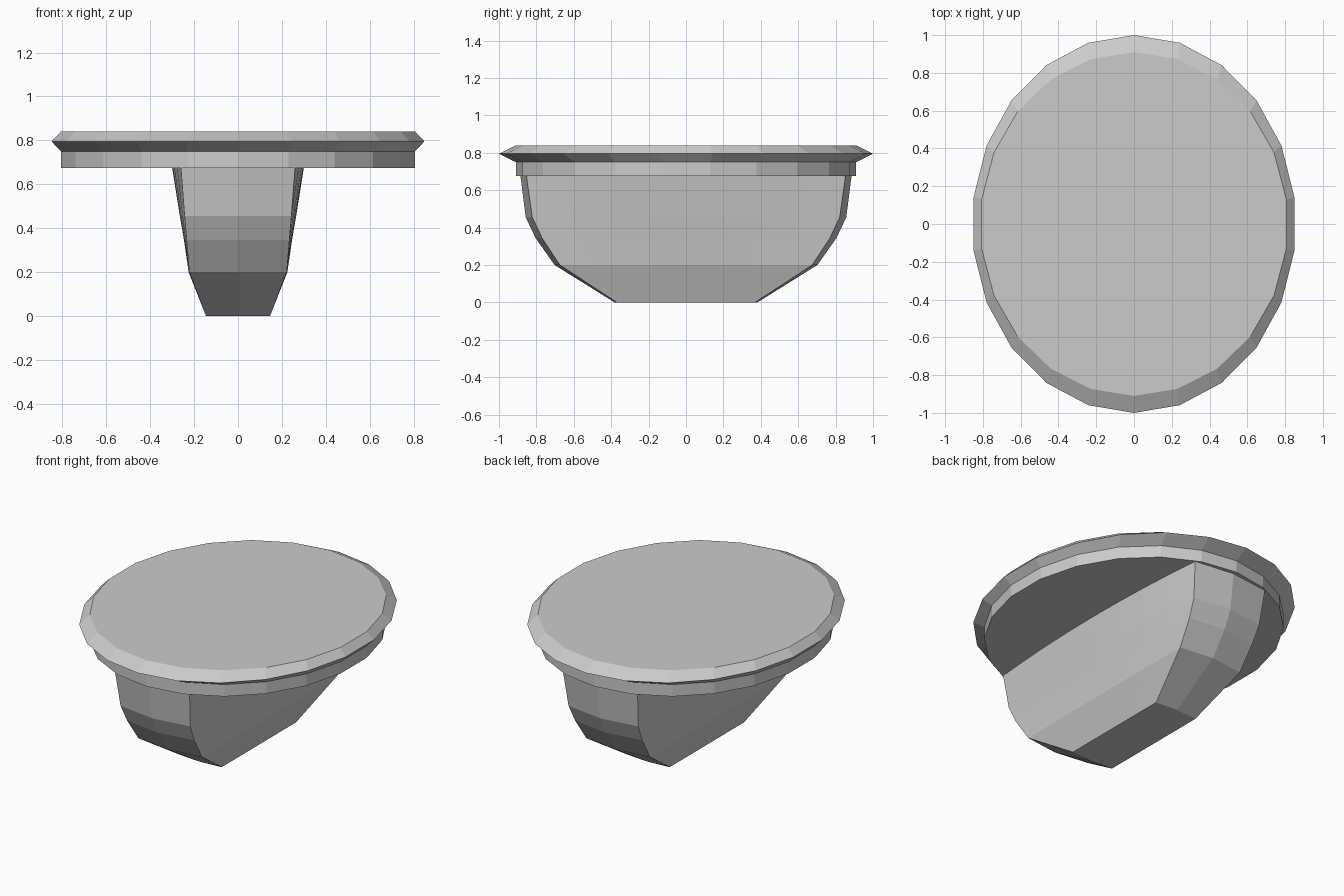
import bpy, bmesh
from math import sin, cos, tau

cube = bpy.data.objects.get("Cube")
if cube:
    bpy.data.objects.remove(cube)

grey = bpy.data.materials.new("plain_grey")
grey.use_nodes = True
colour = (0.6, 0.6, 0.6, 1)
grey.diffuse_color = colour
grey.node_tree.nodes["Principled BSDF"].inputs["Base Color"].default_value = colour


def loft(name, rings):
    """Skin a stack of equal-length rings and cap both ends."""
    bm = bmesh.new()
    loops = [[bm.verts.new(p) for p in ring] for ring in rings]
    n = len(loops[0])
    for low, high in zip(loops, loops[1:]):
        for i in range(n):
            j = (i + 1) % n
            bm.faces.new((low[i], low[j], high[j], high[i]))
    bm.faces.new(loops[0][::-1])
    bm.faces.new(loops[-1])
    bmesh.ops.recalc_face_normals(bm, faces=bm.faces)
    mesh = bpy.data.meshes.new(name)
    bm.to_mesh(mesh)
    bm.free()
    mesh.materials.append(grey)
    obj = bpy.data.objects.new(name, mesh)
    bpy.context.collection.objects.link(obj)
    return obj


# Oval lid with a flared rim
SIDES = 22


def oval(rx, ry, z):
    return [(rx * sin(tau * i / SIDES), ry * cos(tau * i / SIDES), z)
            for i in range(SIDES)]


loft("oval_lid", [oval(0.815, 0.91, 0.675), oval(0.815, 0.91, 0.75),
                  oval(0.858, 1.0, 0.795), oval(0.815, 0.91, 0.84)])

# Tapered keel: gently bowed long sides and slightly pointed ends
STEPS = 8


def keel_ring(z, half_width, side_bow, half_length, end_bow):
    half = []
    for i in range(STEPS + 1):
        t = 2 * i / STEPS - 1
        half.append((half_width + side_bow * (1 - t * t), half_length * t, z))
    half.append((0, half_length + end_bow, z))
    return half + [(-x, -y, z) for x, y, z in half]


loft("keel", [keel_ring(*row) for row in (
    (0.0, 0.146, 0.0, 0.37, 0.012),
    (0.2, 0.222, 0.003, 0.675, 0.028),
    (0.345, 0.234, 0.012, 0.77, 0.035),
    (0.455, 0.243, 0.022, 0.822, 0.035),
    (0.675, 0.26, 0.04, 0.853, 0.032))])
